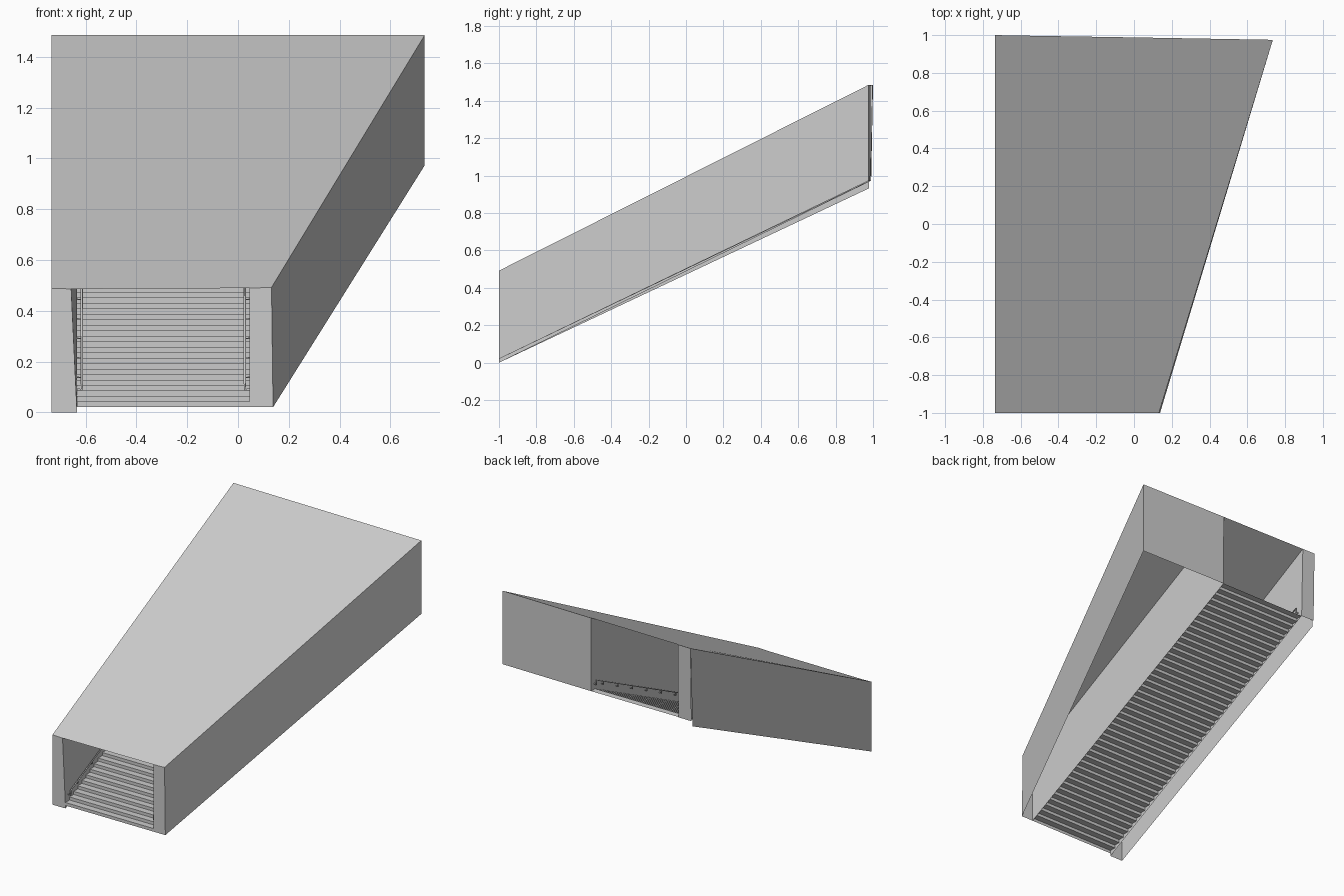
import bpy, bmesh
from mathutils import Vector

if "Cube" in bpy.data.objects:
    bpy.data.objects.remove(bpy.data.objects["Cube"])


def sheet(name, quads):
    """Thin surface made from corner-point polygons."""
    bm = bmesh.new()
    for q in quads:
        bm.faces.new([bm.verts.new(p) for p in q])
    bmesh.ops.remove_doubles(bm, verts=bm.verts, dist=1e-5)
    me = bpy.data.meshes.new(name)
    bm.to_mesh(me)
    bm.free()
    ob = bpy.data.objects.new(name, me)
    bpy.context.collection.objects.link(ob)
    return ob


# Outer corners: front/back, left/right, low/top
FLL, FLT = (-.735, -1, 0), (-.735, -1, .488)
FRL, FRT = (.138, -1, .02), (.132, -1, .492)
BLL, BLT = (-.735, .978, .932), (-.735, 1, 1.485)
BRL, BRT = (.735, .975, .972), (.735, .975, 1.485)

# Doorway edges, front and back
fll, flt = (-.634, -1, 0), (-.657, -1, .486)
frl, frt = (.045, -1, .02), (.045, -1, .489)
bll, blt = (-.633, .988, .972), (-.635, .998, 1.485)
brl, brt = (.045, .985, .972), (.045, .987, 1.485)

# Shell
sheet("roof", [(FLT, flt, blt, BLT), (flt, frt, brt, blt), (frt, FRT, BRT, brt)])
sheet("left_outer_wall", [(FLL, FLT, BLT, BLL)])
sheet("right_outer_wall", [(FRL, BRL, BRT, FRT)])
sheet("front_left_pier", [(FLL, fll, flt, FLT)])
sheet("front_right_pier", [(frl, FRL, FRT, frt)])
sheet("back_left_pier", [((-.735, .99, .972), BLT, blt, bll)])
sheet("back_right_pier", [(brl, brt, BRT, BRL)])
sheet("left_inner_wall", [(fll, bll, blt, flt)])
sheet("right_inner_wall", [(frl, frt, brt, brl)])

# Stair flight: folded strip of risers and treads
N, Y0, Z0, RUN, RISE = 44, -1.0, .02, 1.985, .952
profile = [(Y0, Z0)]
for i in range(N):
    y, z = Y0 + RUN * i / N, Z0 + RISE * (i + 1) / N
    profile += [(y, z), (Y0 + RUN * (i + 1) / N, z)]
sheet("stairs", [((-.634, a[0], a[1]), (.045, a[0], a[1]),
                  (.045, b[0], b[1]), (-.634, b[0], b[1]))
                 for a, b in zip(profile, profile[1:])])


def tube(name, paths, radius):
    cu = bpy.data.curves.new(name, 'CURVE')
    cu.dimensions = '3D'
    cu.bevel_depth = radius
    cu.bevel_resolution = 1
    cu.use_fill_caps = True
    for path in paths:
        sp = cu.splines.new('POLY')
        sp.points.add(len(path) - 1)
        for pt, co in zip(sp.points, path):
            pt.co = (*co, 1)
    ob = bpy.data.objects.new(name, cu)
    bpy.context.collection.objects.link(ob)


# Handrails with returned ends and angled wall brackets
for side, wall, d in (("left", -.633, 1), ("right", .045, -1)):
    def at(y, off, up):
        return Vector((wall + d * off, y, Z0 + (y - Y0) * RISE / RUN + up))
    y0, y1 = -.97, .95
    tube(side + "_handrail", [[at(y0, 0, .055), at(y0, .018, .055), at(y0, .018, .085),
                               at(y1, .018, .085), at(y1, .018, .055), at(y1, 0, .055)]], .005)
    tube(side + "_handrail_brackets",
         [[at(y, 0, .065), at(y, .018, .065), at(y, .018, .083)]
          for y in [y0 + .08 + i * .16 for i in range(12)]], .003)
